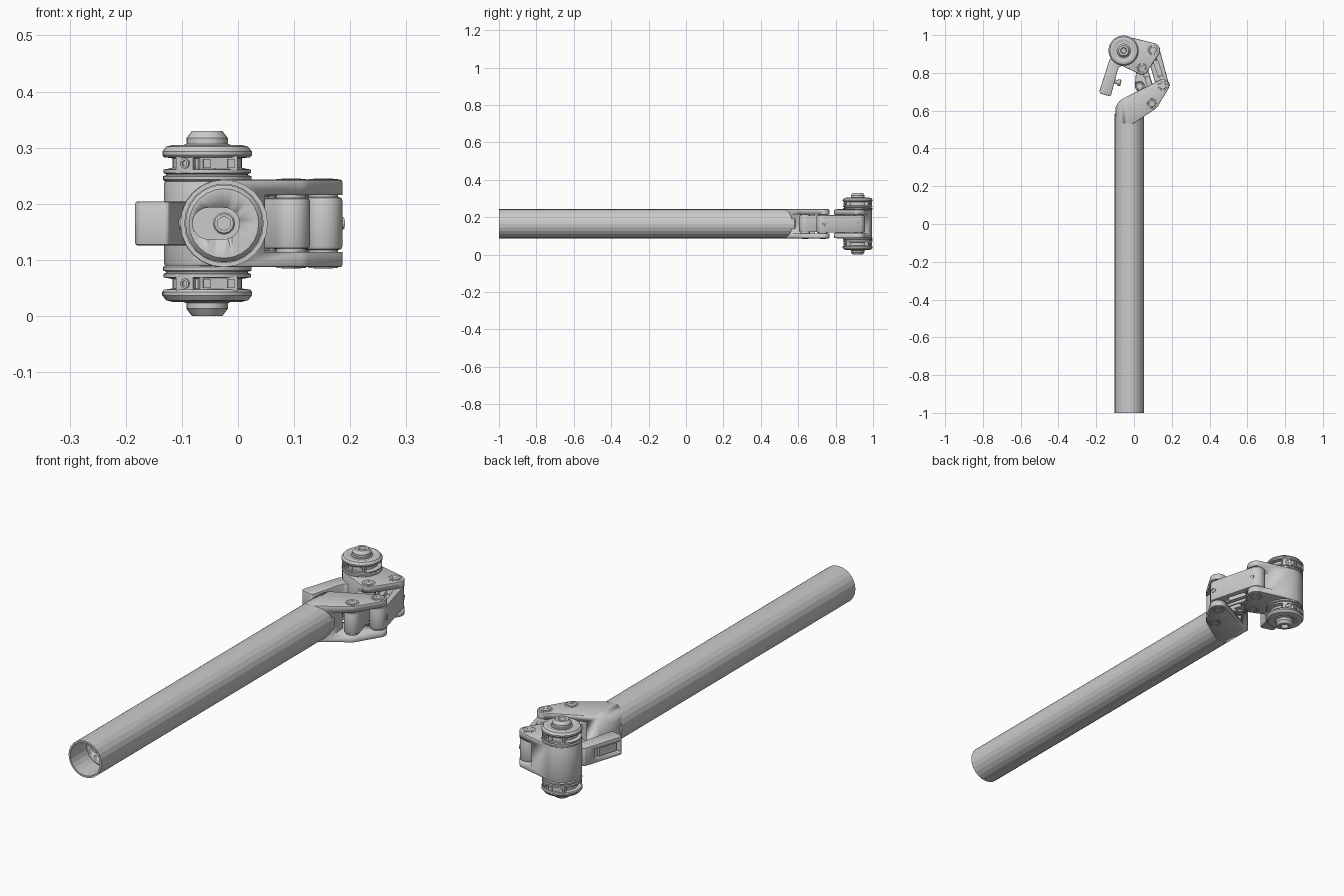
import bpy, bmesh, math
from mathutils import Vector, Matrix
from mathutils.geometry import convex_hull_2d

if "Cube" in bpy.data.objects:
    bpy.data.objects.remove(bpy.data.objects["Cube"])

CZ = 0.165                                  # mid height of the whole assembly
HUB = (-0.055, 0.918)                       # seat clamp axis
A, B = (0.10, 0.92), (0.042, 0.825)         # upper pivots
C, D = (0.152, 0.732), (0.095, 0.638)       # lower pivots
PIN = (0.03, 0.73)


def finish(name, bm, smooth=True):
    bmesh.ops.recalc_face_normals(bm, faces=bm.faces)
    me = bpy.data.meshes.new(name)
    bm.to_mesh(me)
    bm.free()
    ob = bpy.data.objects.new(name, me)
    bpy.context.collection.objects.link(ob)
    if smooth:
        activate(ob)
        bpy.ops.object.shade_smooth_by_angle(angle=math.radians(28))
    return ob


def activate(ob):
    bpy.ops.object.select_all(action='DESELECT')
    ob.select_set(True)
    bpy.context.view_layer.objects.active = ob


def hull(*circles, n=24):
    """Outline wrapped around circles (x, y, r)."""
    pts = []
    for x, y, r in circles:
        for i in range(n if r else 1):
            a = 2 * math.pi * i / n
            pts.append(Vector((x + r * math.cos(a), y + r * math.sin(a))))
    return [tuple(pts[i]) for i in convex_hull_2d(pts)]


def prism(name, outline, lo, hi, axis='Z', bevel=0.0):
    """Solid made by extruding an outline along Z or Y."""
    bm = bmesh.new()
    ends = [[bm.verts.new((u, v, h) if axis == 'Z' else (u, h, v)) for u, v in outline] for h in (lo, hi)]
    n = len(outline)
    for ring in ends:
        bm.faces.new(ring)
    for i in range(n):
        j = (i + 1) % n
        bm.faces.new((ends[0][i], ends[0][j], ends[1][j], ends[1][i]))
    bmesh.ops.recalc_face_normals(bm, faces=bm.faces)
    bm.normal_update()
    if bevel:
        rim = [e for e in bm.edges if e.calc_face_angle(0) > 0.7]
        bmesh.ops.bevel(bm, geom=rim, offset=bevel, segments=2, profile=0.5, affect='EDGES', clamp_overlap=True)
    return finish(name, bm)


def boolean(ob, cutter, op='DIFFERENCE'):
    m = ob.modifiers.new(op, 'BOOLEAN')
    m.operation, m.object, m.solver = op, cutter, 'EXACT'
    activate(ob)
    bpy.ops.object.modifier_apply(modifier=m.name)
    bpy.data.objects.remove(cutter)


def lathe(name, profile, origin, direction, n=24, smooth=True):
    """Spin (radius, height) points around an axis."""
    rot = Vector(direction).to_track_quat('Z', 'Y').to_matrix().to_4x4()
    mat = Matrix.Translation(origin) @ rot
    bm = bmesh.new()
    rings = []
    for r, h in profile:
        if r == 0:
            rings.append([bm.verts.new(mat @ Vector((0, 0, h)))] * n)
        else:
            rings.append([bm.verts.new(mat @ Vector((r * math.cos(2 * math.pi * i / n),
                          r * math.sin(2 * math.pi * i / n), h))) for i in range(n)])
    for p, q in zip(rings, rings[1:]):
        for i in range(n):
            j = (i + 1) % n
            corners = list(dict.fromkeys((p[i], p[j], q[j], q[i])))
            if len(corners) > 2:
                bm.faces.new(corners)
    return finish(name, bm, smooth)


# Hollow tube with a slotted plug in the open end
lathe('post_tube', [(0, 0.6), (0.06, 0.6), (0.078, 0.58), (0.078, -1), (0.07, -1), (0.07, 0.55), (0, 0.55)],
      (-0.025, 0, CZ), (0, 1, 0), smooth=False)
plug = lathe('end_plug', [(0, 0), (0.062, 0), (0.069, 0.008), (0.069, 0.06), (0, 0.06)], (-0.025, -0.9, CZ), (0, 1, 0))
boolean(plug, prism('slot_cutter', hull((-0.053, CZ, 0.028), (-0.025, CZ, 0.028)), -0.95, -0.88, 'Y'))
lathe('plug_bolt', [(0, 0.012), (0.012, 0.012), (0.012, 0), (0.017, 0), (0.02, 0.004), (0.02, 0.03)],
      (-0.025, -0.895, CZ), (0, 1, 0), 12)

# Lower fork: rounded on the tube side, two plates on the pivot side
fork = prism('lower_fork', hull((*C, 0.034), (*D, 0.034), (-0.028, 0.6, 0.071)), CZ - 0.078, CZ + 0.078, bevel=0.004)
boolean(fork, prism('round_cutter', hull((-0.025, CZ, 0.0785), (0.25, CZ - 0.08, 0), (0.25, CZ + 0.08, 0), n=32),
                    0.45, 0.9, 'Y'), 'INTERSECT')
boolean(fork, prism('gap_cutter', [(0.055, 0.5), (0.3, 0.5), (0.3, 0.9), (-0.01, 0.9), (-0.01, 0.655), (0.04, 0.65)],
                    CZ - 0.051, CZ + 0.051))

# Upper head: barrel with a fork for the two links
head = prism('upper_head', hull((*HUB, 0.077), (*A, 0.038), (*B, 0.034)), CZ - 0.076, CZ + 0.076, bevel=0.005)
boolean(head, prism('head_gap_cutter', [(0.055, 1.1), (0.3, 1.1), (0.3, 0.7), (-0.01, 0.7), (0.0, 0.855), (0.05, 0.875)],
                    CZ - 0.049, CZ + 0.049))

# Parallel links
outer = prism('outer_link', hull((*A, 0.036), (*C, 0.034)), CZ - 0.047, CZ + 0.047, bevel=0.006)
inner = prism('inner_link', hull((*B, 0.029), (*D, 0.033), (*PIN, 0.026)), CZ - 0.045, CZ + 0.045, bevel=0.005)
for s in (-1, 1):
    for link, p, q in ((outer, (0.117, 0.855, 0.012), (0.136, 0.795, 0.012)),
                       (inner, (0.072, 0.77, 0.011), (0.088, 0.715, 0.011))):
        boolean(link, prism('recess_cutter', hull(p, q), *sorted((CZ + s * 0.03, CZ + s * 0.06))))
for x, y in (A, C):
    lathe('link_set_screw', [(0, 0.025), (0.006, 0.025), (0.006, 0.037), (0.011, 0.037), (0.011, 0.02)],
          (x, y, CZ), (1, 0.28, 0), 12)

# Pivot bolts, seen on both faces
for p, top in ((A, 0.076), (B, 0.076), (C, 0.078), (D, 0.078), (PIN, 0.047)):
    for s in (-1, 1):
        lathe('pivot_bolt', [(0, top - 0.012), (0.010, top - 0.012), (0.011, top + 0.001), (0.017, top + 0.002),
                             (0.018, top + 0.001), (0.019, top - 0.003), (0.023, top - 0.002),
                             (0.026, top + 0.001), (0.026, 0.01)], (*p, CZ), (0, 0, s), 18)

# Seat clamps above and below the head
CLAMP = [(0.0, 0.06), (0.074, 0.06), (0.074, 0.074), (0.079, 0.078), (0.079, 0.084), (0.073, 0.086), (0.073, 0.088),
         (0.078, 0.09), (0.078, 0.096), (0.062, 0.099), (0.062, 0.116), (0.077, 0.118), (0.08, 0.122), (0.08, 0.128),
         (0.073, 0.137), (0.06, 0.14), (0.05, 0.137), (0, 0.137)]
BOLT = [(0.042, 0.13), (0.042, 0.14), (0.037, 0.142), (0.037, 0.152), (0.027, 0.165), (0.016, 0.165), (0.013, 0.15), (0, 0.15)]
for s, side in ((1, 'upper'), (-1, 'lower')):
    lathe(side + '_seat_clamp', CLAMP, (*HUB, CZ), (0, 0, s), 32)
    lathe(side + '_clamp_bolt', BOLT, (*HUB, CZ), (0, 0, s))
    z = CZ + s * 0.107
    for k in range(2):
        rot = Matrix.Rotation(math.radians(12 + 180 * k), 2)

        def place(*pts):
            return [tuple(Vector(HUB) + rot @ Vector(p)) for p in pts]
        # rail cradle blocks with end tabs
        for u0, u1, v0, h in ((-0.028, 0.04, -0.07, 0.013), (-0.022, -0.01, -0.074, 0.008), (0.022, 0.034, -0.074, 0.008)):
            prism('rail_cradle', place((u0, v0), (u1, v0), (u1, -0.03), (u0, -0.03)), z - h, z + h)
        # side lug with its screw
        prism('clamp_lug', place((-0.066, -0.042), (-0.04, -0.066), (-0.02, -0.03), (-0.045, -0.01)), z - 0.018, z + 0.018)
        d = rot @ Vector((-0.68, -0.73))
        lathe('lug_screw', [(0, 0.068), (0.005, 0.068), (0.005, 0.079), (0.009, 0.079), (0.009, 0.06)],
              (*HUB, z), (d.x, d.y, 0), 12)

# Bent stop arm hanging from the head, with a recessed outer pad and a stop screw
arm = prism('stop_arm', [(-0.13, 0.87), (-0.138, 0.845), (-0.184, 0.70), (-0.178, 0.69), (-0.128, 0.676), (-0.122, 0.68),
                         (-0.09, 0.80), (-0.08, 0.83), (-0.04, 0.85), (-0.055, 0.9)], CZ - 0.039, CZ + 0.039, bevel=0.006)
pad = [(-0.150, 0.83), (-0.20, 0.70), (-0.165, 0.705), (-0.132, 0.815)]
boolean(arm, prism('pad_cutter', pad, CZ - 0.022, CZ + 0.022))
prism('arm_pad', [(-0.149, 0.80), (-0.173, 0.718), (-0.15, 0.715), (-0.125, 0.79)], CZ - 0.017, CZ + 0.017)
lathe('stop_screw', [(0.011, 0), (0.011, 0.06), (0.017, 0.06), (0.017, 0.074), (0.013, 0.078), (0, 0.078)],
      (-0.145, 0.765, CZ), (1, -0.25, 0), 16)
